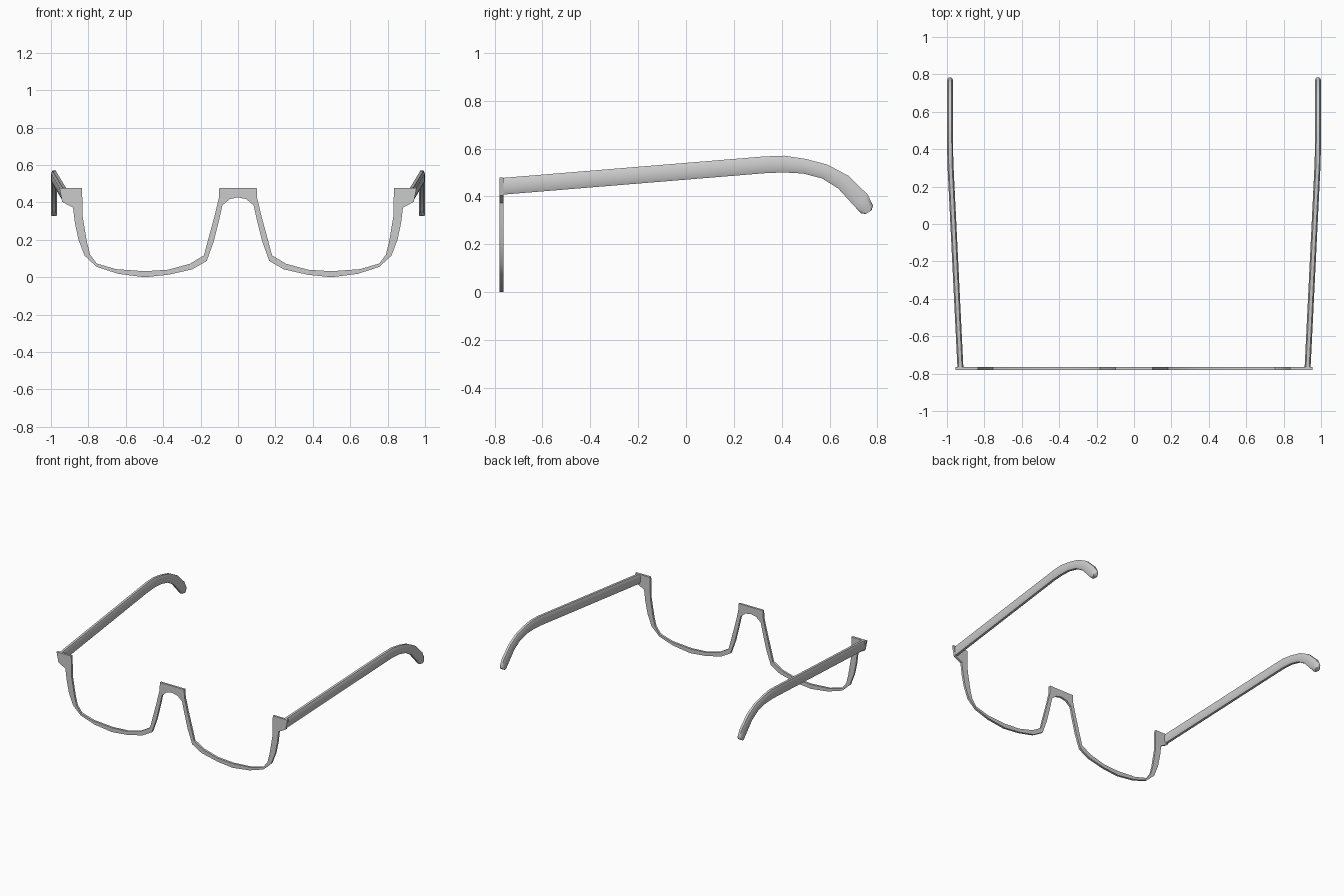
import bpy, bmesh, math
from mathutils import Vector

if "Cube" in bpy.data.objects:
    bpy.data.objects.remove(bpy.data.objects["Cube"])


def finish(name, bm, angle):
    bmesh.ops.recalc_face_normals(bm, faces=bm.faces)
    me = bpy.data.meshes.new(name)
    bm.to_mesh(me)
    bm.free()
    ob = bpy.data.objects.new(name, me)
    bpy.context.collection.objects.link(ob)
    bpy.ops.object.select_all(action='DESELECT')
    bpy.context.view_layer.objects.active = ob
    ob.select_set(True)
    bpy.ops.object.shade_smooth_by_angle(angle=math.radians(angle))
    return ob


# Front frame: right-half edges (x, z), mirrored into one closed outline
outer = [(.045, .417), (.083, .385), (.10, .31), (.13, .19), (.167, .087),
         (.245, .042), (.374, .013), (.5, 0), (.64, .018), (.755, .055),
         (.82, .115), (.853, .2), (.872, .29), (.882, .372), (.94, .403),
         (.955, .478)]
lens = [(.834, .478), (.83, .32), (.807, .185), (.79, .12), (.755, .073),
        (.652, .043), (.5, .032), (.374, .04), (.257, .072), (.182, .117),
        (.16, .20), (.13, .31), (.103, .42), (.10, .478)]
half = outer + lens
outline = [(0, .427)] + half + [(-x, z) for x, z in reversed(half)]

bm = bmesh.new()
face = bm.faces.new([bm.verts.new((x, -.78, z)) for x, z in outline])
ext = bmesh.ops.extrude_face_region(bm, geom=[face])
bmesh.ops.translate(bm, vec=(0, .016, 0),
                    verts=[v for v in ext['geom'] if isinstance(v, bmesh.types.BMVert)])
finish("front_frame", bm, 35)

# Temples: a chamfered oval section swept along (x, y, z, half height)
path = [(.928, -.77, .442, .035), (.982, .33, .532, .035), (.983, .41, .535, .035),
        (.984, .495, .526, .031), (.984, .58, .504, .031), (.984, .657, .460, .034),
        (.984, .732, .383, .037), (.984, .757, .345, .030), (.984, .764, .334, .014)]
section = [(1, .55), (.55, 1), (-.55, 1), (-1, .55),
           (-1, -.55), (-.55, -1), (.55, -1), (1, -.55)]


def temple(name, side):
    bm = bmesh.new()
    rings = []
    for i, (x, y, z, h) in enumerate(path):
        a, b = path[max(i - 1, 0)], path[min(i + 1, len(path) - 1)]
        d = Vector((0, b[1] - a[1], b[2] - a[2])).normalized()
        if i == 0:
            d = Vector((0, 1, 0))
        up = Vector((0, -d.z, d.y))
        c = Vector((x, y, z))
        rings.append([])
        for u, v in section:
            p = c + Vector((u * .016, 0, 0)) + up * (v * h)
            rings[-1].append(bm.verts.new((side * p.x, p.y, p.z)))
    for r, s in zip(rings, rings[1:]):
        for k in range(8):
            j = (k + 1) % 8
            bm.faces.new((r[k], r[j], s[j], s[k]))
    bm.faces.new(rings[0])
    bm.faces.new(rings[-1])
    finish(name, bm, 50)


temple("right_temple", 1)
temple("left_temple", -1)
